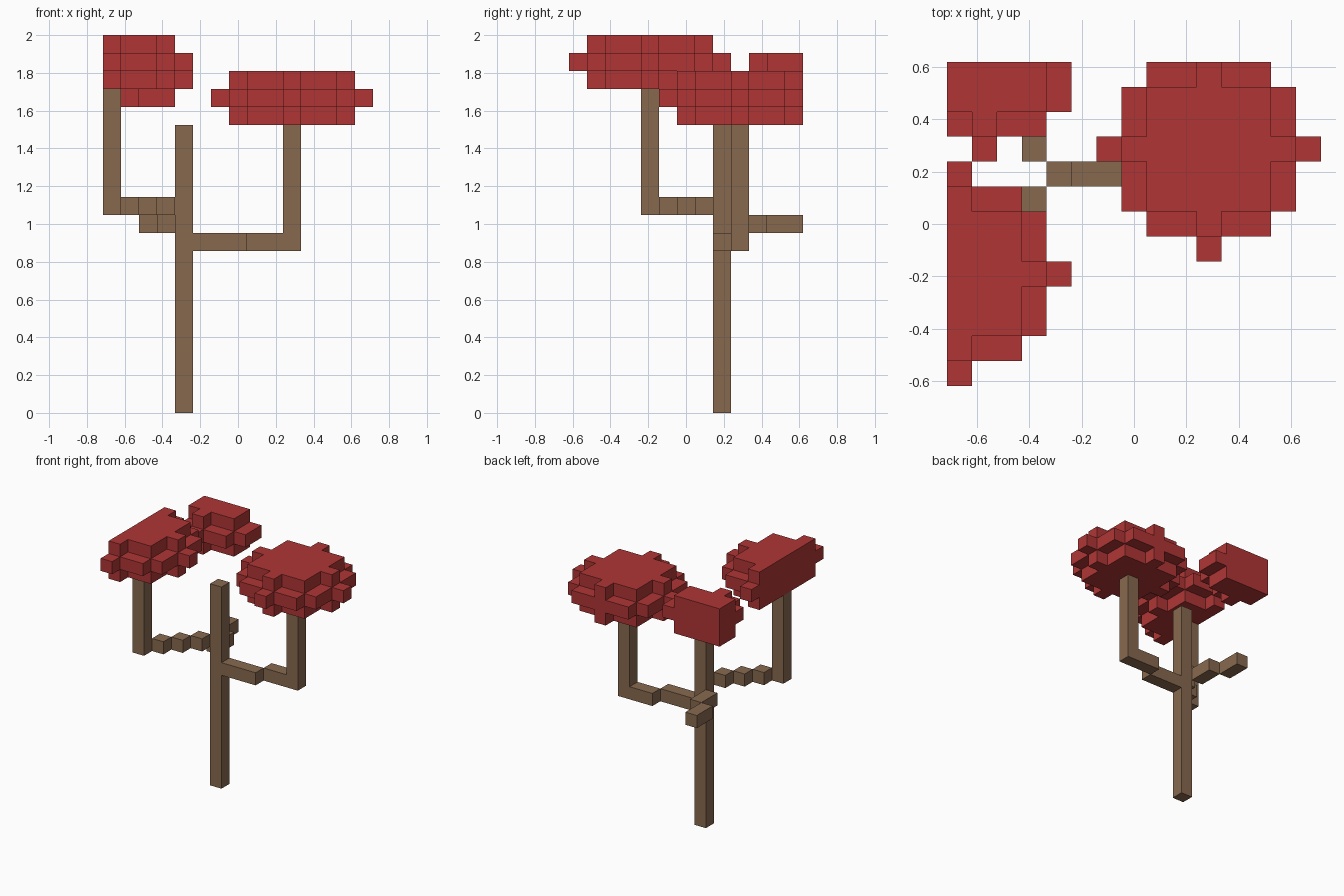
import bpy
import bmesh
import math
from mathutils import Vector

cube = bpy.data.objects.get("Cube")
if cube:
    bpy.data.objects.remove(cube, do_unlink=True)

SIZE = (15, 13, 21)          # block counts along x, y, z
S = 2 / SIZE[2]              # edge length of one block


def material(name, color):
    mat = bpy.data.materials.new(name)
    mat.use_nodes = True
    mat.diffuse_color = color
    mat.node_tree.nodes["Principled BSDF"].inputs["Base Color"].default_value = color
    return mat


bark = material("brown bark", (0.242, 0.141, 0.078, 1))
leaf = material("red leaves", (0.434, 0.036, 0.036, 1))


def block_object(name, cells, mat):
    """Make one shell around a set of unit blocks, with flat areas merged."""
    cells = set(cells)
    bm = bmesh.new()
    origin = Vector((-SIZE[0] / 2, -SIZE[1] / 2, 0))
    half = Vector((0.5, 0.5, 0.5))
    for cell in cells:
        centre = Vector(cell) + half + origin
        for axis in range(3):
            for sign in (-1, 1):
                n, u, v = Vector(), Vector(), Vector()
                n[axis] = sign
                u[(axis + 1) % 3] = 0.5
                v[(axis + 2) % 3] = 0.5 * sign
                if tuple(int(c) for c in Vector(cell) + n) in cells:
                    continue
                mid = centre + n / 2
                corners = (mid - u - v, mid + u - v, mid + u + v, mid - u + v)
                bm.faces.new([bm.verts.new(p * S) for p in corners])
    bmesh.ops.remove_doubles(bm, verts=bm.verts, dist=S / 100)
    bmesh.ops.dissolve_limit(bm, angle_limit=math.radians(1),
                             verts=bm.verts, edges=bm.edges)
    mesh = bpy.data.meshes.new(name)
    bm.to_mesh(mesh)
    bm.free()
    mesh.materials.append(mat)
    obj = bpy.data.objects.new(name, mesh)
    bpy.context.collection.objects.link(obj)
    return obj


def column(x, y, bottom, top):
    return [(x, y, z) for z in range(bottom, top)]


def canopy(cx, cy, cz):
    """Flattened ball of blocks, cut off at the borders of the plot."""
    return [(x, y, z)
            for x in range(SIZE[0]) for y in range(SIZE[1]) for z in range(SIZE[2])
            if (x - cx) ** 2 + (y - cy) ** 2 + 7 * (z - cz) ** 2 <= 16]


# Trunk
block_object("trunk", column(4, 8, 0, 16), bark)

# Left branch: level arm with a sideways jog, then an upright
arm = [(x, 8 if x < 8 else 9, 9) for x in range(5, 11)]
block_object("left_branch", arm + column(10, 9, 9, 16), bark)

# Front branch: diagonal steps, then an upright
steps = [(i, 4 + i, 11) for i in range(4)]
block_object("front_branch", steps + column(0, 4, 11, 18), bark)

# Back branch: level arm reaching the back border
block_object("back_branch", [(3 if y < 11 else 2, y, 10) for y in range(9, 13)], bark)

# Leaf canopies
block_object("left_canopy", canopy(10, 9, 17), leaf)
block_object("front_canopy", canopy(0, 4, 19), leaf)
block_object("back_canopy", canopy(1, 13, 18), leaf)
